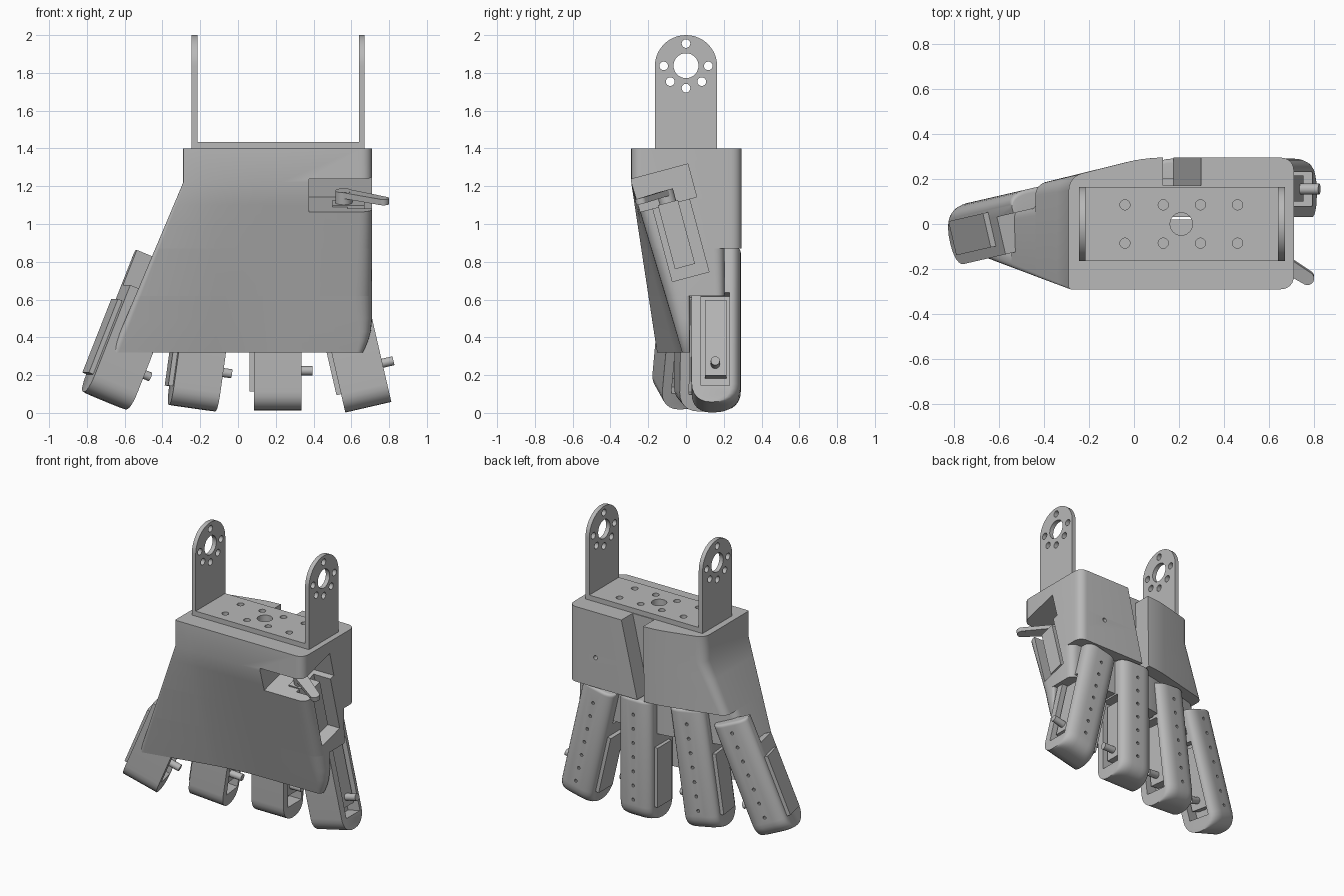
import bpy, bmesh
from math import radians, sin, cos, pi
from mathutils import Vector, Matrix, Euler

if "Cube" in bpy.data.objects:
    bpy.data.objects.remove(bpy.data.objects["Cube"], do_unlink=True)

grey = bpy.data.materials.new("plain grey")
grey.use_nodes = True
grey.diffuse_color = (0.48, 0.48, 0.48, 1)
grey.node_tree.nodes["Principled BSDF"].inputs["Base Color"].default_value = grey.diffuse_color


def finish(name, bm, matrix=None):
    """Turn a bmesh into a grey object."""
    bmesh.ops.recalc_face_normals(bm, faces=bm.faces[:])
    mesh = bpy.data.meshes.new(name)
    bm.to_mesh(mesh)
    bm.free()
    mesh.materials.append(grey)
    ob = bpy.data.objects.new(name, mesh)
    bpy.context.scene.collection.objects.link(ob)
    if matrix:
        ob.matrix_world = matrix
    return ob


def activate(ob):
    for other in bpy.context.selected_objects:
        other.select_set(False)
    ob.select_set(True)
    bpy.context.view_layer.objects.active = ob


def cut(ob, bm, matrix=None):
    """Subtract a cutter from an object, then discard the cutter."""
    cutter = finish("cutter", bm, matrix)
    cutter.hide_render = True
    activate(ob)
    mod = ob.modifiers.new("cut", 'BOOLEAN')
    mod.operation, mod.solver, mod.object = 'DIFFERENCE', 'EXACT', cutter
    bpy.context.view_layer.update()
    bpy.ops.object.modifier_apply(modifier=mod.name)
    bpy.data.objects.remove(cutter, do_unlink=True)


def smooth(ob):
    activate(ob)
    bpy.ops.object.shade_smooth_by_angle(angle=radians(32))


def box(lo, hi):
    bm = bmesh.new()
    lo, hi = Vector(lo), Vector(hi)
    m = Matrix.Translation((lo + hi) / 2) @ Matrix.Diagonal((*(hi - lo), 1))
    bmesh.ops.create_cube(bm, size=1, matrix=m)
    return bm


def rod(bm, r, p, q, n=24):
    p, q = Vector(p), Vector(q)
    d = q - p
    m = Matrix.Translation((p + q) / 2) @ d.to_track_quat('Z', 'Y').to_matrix().to_4x4()
    bmesh.ops.create_cone(bm, cap_ends=True, segments=n, radius1=r, radius2=r,
                          depth=d.length, matrix=m)


def rounded(corners, n=6):
    """Polygon from (u, v, radius) corners."""
    out = []
    for i, (u, v, r) in enumerate(corners):
        p = Vector((u, v))
        if r == 0:
            out.append(p)
            continue
        a = p + (Vector(corners[i - 1][:2]) - p).normalized() * r
        b = p + (Vector(corners[(i + 1) % len(corners)][:2]) - p).normalized() * r
        for k in range(n + 1):
            t = k / n
            w = 0.83 * 2 * t * (1 - t)  # close to a circular arc
            s = (1 - t) ** 2 + t ** 2 + w
            out.append((a * (1 - t) ** 2 + p * w + b * t ** 2) / s)
    return out


def loft(rings):
    bm = bmesh.new()
    vs = [[bm.verts.new(p) for p in ring] for ring in rings]
    n = len(vs[0])
    for a, b in zip(vs, vs[1:]):
        for i in range(n):
            j = (i + 1) % n
            bm.faces.new((a[i], a[j], b[j], b[i]))
    bm.faces.new(vs[0])
    bm.faces.new(vs[-1])
    return bm


# Palm: flared, twisted front; the back steps inward toward the finger roots
def palm_ring(z, off):
    t = min(max((1.22 - z) / 0.9, 0), 1)
    left = -0.29 - 0.38 * t
    right = 0.71 - 0.05 * (max(0, 0.5 - z) / 0.18) ** 2
    front_left, front = -0.29 + 0.13 * t, -0.29 + 0.27 * t
    back = 0.295 - off
    back_left = max(0.21 - 0.09 * t - off, front_left + 0.08)
    depth = back - front
    pts = rounded([(left, front_left, 0.01 + 0.03 * t),
                   (0.02, front, 0.2),
                   (right, front, min(0.06 + 0.04 * t, 0.8 * depth)),
                   (right, back, min(0.06, 0.15 * depth)),
                   (0.05, back, 0.08),
                   (left, back_left, 0.06 - 0.03 * t)])
    return [(p.x, p.y, z) for p in pts]


palm = []
for name, off, heights in (("palm_upper", 0, (1.4, 1.22, 1.1, 0.98, 0.87)),
                           ("palm_middle", 0.09, (0.87, 0.74, 0.62)),
                           ("palm_lower", 0.275, (0.62, 0.5, 0.43, 0.38, 0.34, 0.32))):
    palm.append(finish(name, loft([palm_ring(z, off) for z in heights])))

# Thumb servo bay, in a frame tilted like the palm front
tilt = Matrix.Translation((0, -0.28, 1.24)) @ Matrix.Rotation(radians(15), 4, 'X')
cut(palm[0], box((0.375, -0.15, -0.18), (0.8, 0.3, 0)), tilt)
for part in palm[:2]:
    cut(part, box((0.58, 0.06, -0.58), (0.8, 0.26, -0.15)), tilt)

# Wedge slot in the back, screw hole and cable hole
wedge = ((0.13, 1.45), (0.31, 1.45), (0.17, 0.85), (0.12, 0.85))
cut(palm[0], loft([[(x, y, z) for x, z in wedge] for y in (0.17, 0.4)]))
holes = bmesh.new()
rod(holes, 0.015, (0.5, 0.25, 1.08), (0.5, 0.35, 1.08))
cut(palm[0], holes)
for part in palm[:2]:
    holes = bmesh.new()
    rod(holes, 0.05, (0.21, 0, 0.5), (0.21, 0, 1.5))
    cut(part, holes)
for part in palm:
    smooth(part)

# Thumb servo and horn
finish("thumb_servo", box((0.5, 0.09, -0.52), (0.67, 0.2, -0.17)), tilt)
pivot, tip = Vector((0.56, 0.145, -0.12)), Vector((0.77, 0.01, -0.125))
horn = bmesh.new()
up = Vector((0, 0, 0.016))
rod(horn, 0.045, pivot - up * 5, pivot + up)
rod(horn, 0.03, tip - up, tip + up)
smooth(finish("thumb_horn", horn, tilt))
side = (tip - pivot).cross(up).normalized() * 0.03
finish("thumb_horn_arm", loft([[p + side * k + up, p - side * k + up,
                                p - side * k - up, p + side * k - up]
                               for p, k in ((pivot, 1.3), (tip, 1))]), tilt)

# Mounting bracket: base plate and two drilled arms
plate = finish("bracket_plate", box((-0.245, -0.165, 1.4), (0.67, 0.165, 1.435)))
holes = bmesh.new()
rod(holes, 0.05, (0.21, 0, 1.3), (0.21, 0, 1.5))
for x in (-0.04, 0.13, 0.295, 0.46):
    for y in (-0.085, 0.085):
        rod(holes, 0.023, (x, y, 1.3), (x, y, 1.5), 12)
cut(plate, holes)
smooth(plate)

arc = [(0.165 * cos(a * pi / 24), 1.835 + 0.165 * sin(a * pi / 24)) for a in range(25)]
outline = arc + [(-0.165, 1.4), (0.165, 1.4)]
for name, x in (("bracket_arm_right", -0.245), ("bracket_arm_left", 0.64)):
    arm = finish(name, loft([[(w, y, z) for y, z in outline] for w in (x, x + 0.03)]))
    holes = bmesh.new()
    rod(holes, 0.066, (x - 0.1, 0, 1.838), (x + 0.1, 0, 1.838), 32)
    for deg in (0, 90, 180, 225, 270, 315):
        y, z = 0.118 * cos(radians(deg)), 1.837 + 0.118 * sin(radians(deg))
        rod(holes, 0.023, (x - 0.1, y, z), (x + 0.1, y, z), 16)
    cut(arm, holes)
    smooth(arm)


# Fingers: round-backed housing, side recess with servo and pin, lid opposite
def finger_ring(x, inset, top):
    back = 0.26 - inset
    pts = rounded([(0, 0, 0.1), (back, 0, 0.1), (back, top, 0.02),
                   (0.17, top, 0), (0.17, 0.61, 0), (0, 0.61, 0)])
    return [(x, p.x, p.y) for p in pts]


def finger(name, loc, lean, yaw, top):
    m = Matrix.Translation(loc) @ Euler((0, radians(lean), radians(yaw))).to_matrix().to_4x4()
    half = [(0.045 + 0.08 * sin(a * pi / 12), 0.05 * (1 - cos(a * pi / 12))) for a in range(7)]
    rings = [(-x, d) for x, d in reversed(half)] + half
    body = finish(name + "_housing", loft([finger_ring(x, d, top) for x, d in rings]), m)
    cut(body, box((0.03, 0.05, 0.09), (0.2, 0.2, 0.595)), m)
    holes = bmesh.new()
    for k in range(7):
        z = 0.14 + 0.1 * k
        rod(holes, 0.011, (0, 0.235, z), (0, 0.3, z), 10)
    cut(body, holes, m)
    smooth(body)
    finish(name + "_servo", box((0.02, 0.07, 0.15), (0.1, 0.185, 0.56)), m)
    pin = bmesh.new()
    rod(pin, 0.024, (0.05, 0.125, 0.21), (0.185, 0.125, 0.21), 16)
    smooth(finish(name + "_pin", pin, m))
    finish(name + "_lid", box((-0.15, 0.045, 0.1), (-0.12, 0.2, 0.52)), m)


finger("finger_one", (-0.68, -0.16, 0.065), 22, 13, 0.81)
finger("finger_two", (-0.23, -0.05, 0.025), 8, 7, 0.84)
finger("finger_three", (0.21, 0.03, 0.013), 0, 0, 0.85)
finger("finger_four", (0.69, 0.03, 0.03), -13, 0, 0.85)
